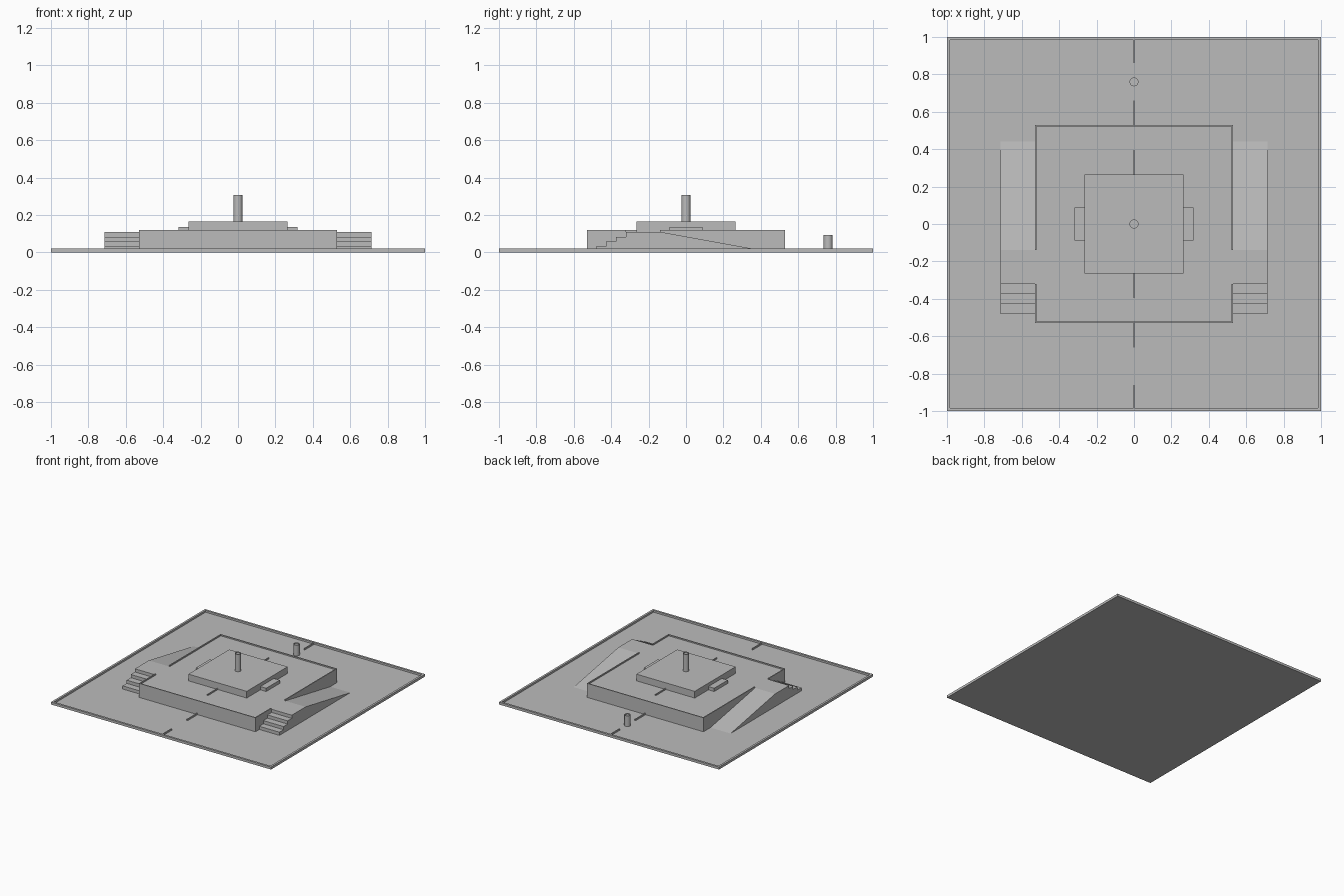
import bpy
import bmesh

cube = bpy.data.objects.get("Cube")
if cube:
    bpy.data.objects.remove(cube, do_unlink=True)

grey = bpy.data.materials.new("concrete grey")
grey.use_nodes = True
GREY = (0.5, 0.5, 0.5, 1)
grey.diffuse_color = GREY
grey.node_tree.nodes["Principled BSDF"].inputs["Base Color"].default_value = GREY

FLOOR, CURB = 0.005, 0.02       # ground level and top of its curb
DECK, RIM = 0.11, 0.12          # platform level and top of its rim
HALF, THIN = 0.53, 0.008        # platform half width, thin wall thickness
STAIR_TOP, RAMP_TOP = -0.32, -0.14


def finish(name, bm):
    bmesh.ops.recalc_face_normals(bm, faces=bm.faces)
    mesh = bpy.data.meshes.new(name)
    bm.to_mesh(mesh)
    bm.free()
    mesh.materials.append(grey)
    obj = bpy.data.objects.new(name, mesh)
    bpy.context.collection.objects.link(obj)
    return obj


def prism(name, axis, profile, lo, hi):
    """Extrude a closed 2D profile along x or z."""
    bm = bmesh.new()
    verts = [bm.verts.new((lo, a, b) if axis == "x" else (a, b, lo)) for a, b in profile]
    face = bm.faces.new(verts)
    moved = bmesh.ops.extrude_face_region(bm, geom=[face])["geom"]
    shift = (hi - lo, 0, 0) if axis == "x" else (0, 0, hi - lo)
    bmesh.ops.translate(bm, vec=shift, verts=[v for v in moved if isinstance(v, bmesh.types.BMVert)])
    return finish(name, bm)


def box(name, x, y, z):
    return prism(name, "z", [(x[0], y[0]), (x[1], y[0]), (x[1], y[1]), (x[0], y[1])], *z)


def post(name, y, bottom, top, radius=0.024):
    """Round post with a shallow recess in its top."""
    bm = bmesh.new()
    bmesh.ops.create_cone(bm, cap_ends=True, segments=24, radius1=radius,
                          radius2=radius, depth=top - bottom)
    bmesh.ops.translate(bm, vec=(0, y, (top + bottom) / 2), verts=bm.verts)
    cap = max(bm.faces, key=lambda f: f.calc_center_median().z)
    bmesh.ops.inset_region(bm, faces=[cap], thickness=0.006)
    inner = bmesh.ops.extrude_face_region(bm, geom=[cap])["geom"]
    bmesh.ops.delete(bm, geom=[cap], context="FACES_ONLY")
    bmesh.ops.translate(bm, vec=(0, 0, -0.006),
                        verts=[v for v in inner if isinstance(v, bmesh.types.BMVert)])
    obj = finish(name, bm)
    bpy.ops.object.select_all(action="DESELECT")
    obj.select_set(True)
    bpy.context.view_layer.objects.active = obj
    bpy.ops.object.shade_smooth_by_angle()


# Ground, platform and upper block
box("ground", (-1, 1), (-1, 1), (0, FLOOR))
box("platform", (-HALF, HALF), (-HALF, HALF), (FLOOR, DECK))
box("upper_block", (-0.265, 0.265), (-0.265, 0.265), (DECK, 0.165))

# Curbs, rims and centre dividers at front and back
for side, label in ((-1, "front"), (1, "back")):
    def strip(name, half_x, near, far, z):
        box(f"{label}_{name}", (-half_x, half_x), sorted((side * near, side * far)), z)
    strip("curb", 1, 0.983, 1, (FLOOR, CURB))
    strip("platform_rim", HALF, HALF - THIN, HALF, (DECK, RIM))
    strip("deck_divider", THIN / 2, 0.265, 0.395, (DECK, RIM))
    strip("inner_divider", THIN / 2, HALF, 0.66, (FLOOR, CURB - 0.003))
    strip("outer_divider", THIN / 2, 0.86, 0.983, (FLOOR, CURB - 0.003))

# Stair, landing and ramp share one side profile
profile = [(-0.48, FLOOR)]
rise, tread = (DECK - FLOOR) / 4, (STAIR_TOP + 0.48) / 3
for i in range(4):
    y = -0.48 + i * tread
    profile += [(y, FLOOR + (i + 1) * rise), (y + tread, FLOOR + (i + 1) * rise)]
profile[-1] = (RAMP_TOP, DECK)
profile.append((0.44, FLOOR))

# Side parts
for side, label in ((-1, "right"), (1, "left")):
    def span(near, far):
        return sorted((side * near, side * far))
    box(f"{label}_curb", span(0.983, 1), (-0.983, 0.983), (FLOOR, CURB))
    rim = span(HALF - THIN, HALF)
    box(f"{label}_rim_front", rim, (THIN - HALF, STAIR_TOP), (DECK, RIM))
    box(f"{label}_rim_back", rim, (RAMP_TOP, HALF - THIN), (DECK, RIM))
    box(f"{label}_block_step", span(0.265, 0.318), (-0.088, 0.088), (DECK, 0.137))
    prism(f"{label}_stair_and_ramp", "x", profile, *span(HALF, 0.713))

# Posts
post("centre_post", 0, 0.165, 0.308)
post("back_post", 0.76, FLOOR, 0.093)
